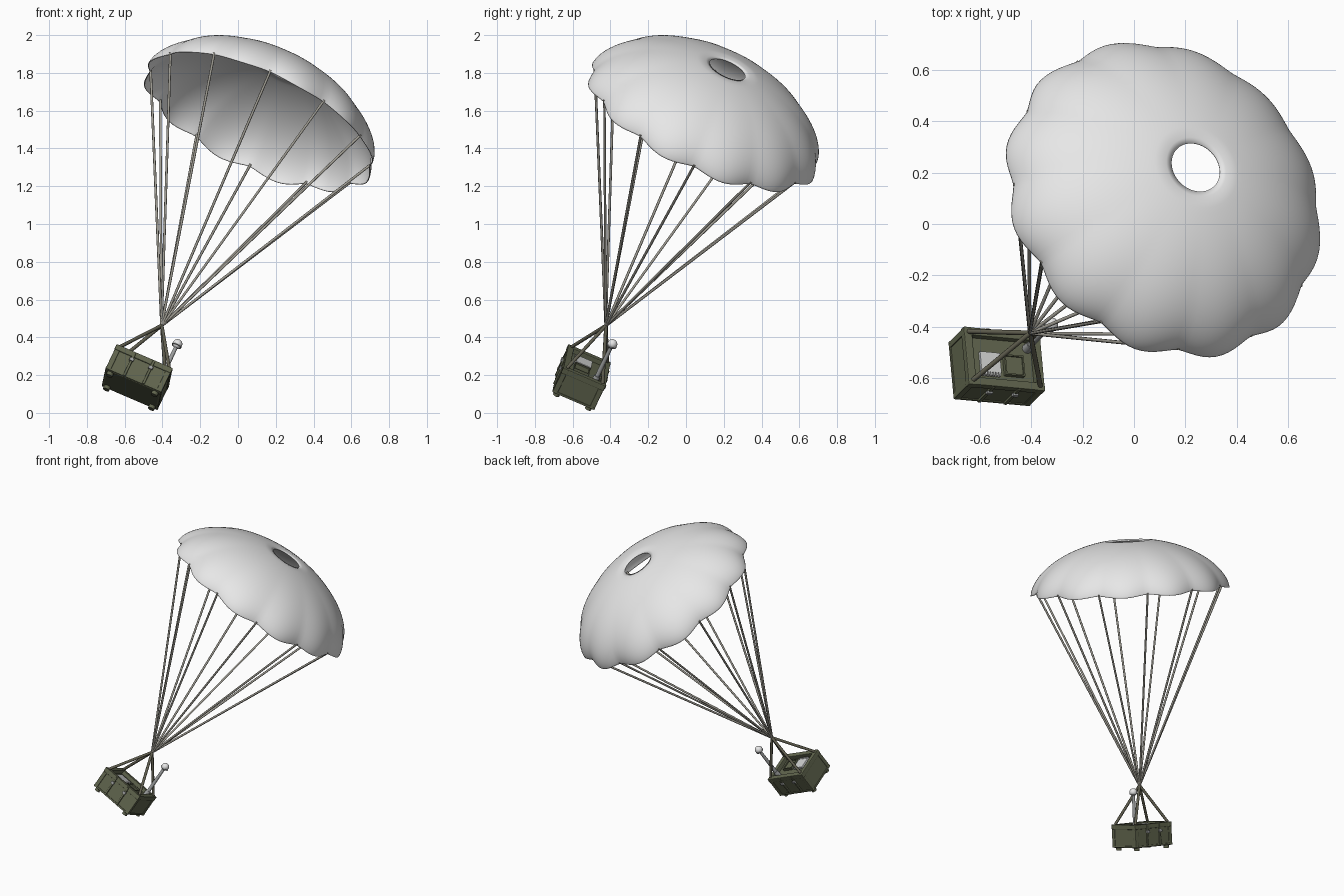
import bpy, bmesh, math
from mathutils import Vector, Matrix

if "Cube" in bpy.data.objects:
    bpy.data.objects.remove(bpy.data.objects["Cube"])

# Everything is built upright around the cord knot, then tilted as one
UP = Vector((0.394, 0.394, 0.830)).normalized()
TILT = (Matrix.Translation((-0.405, -0.425, 0.460))
        @ Vector((0, 0, 1)).rotation_difference(UP).to_matrix().to_4x4())


def material(name, rgb):
    m = bpy.data.materials.new(name)
    m.diffuse_color = (*rgb, 1)
    m.use_nodes = True
    m.node_tree.nodes["Principled BSDF"].inputs["Base Color"].default_value = m.diffuse_color
    return m


WHITE = material("canopy white", (0.82, 0.82, 0.82))
CORD = material("cord grey", (0.36, 0.345, 0.30))
OLIVE = material("olive green", (0.118, 0.130, 0.075))
STRAP = material("olive webbing", (0.12, 0.115, 0.08))
STEEL = material("light steel", (0.62, 0.63, 0.62))
GREY = material("mid steel", (0.33, 0.34, 0.34))


def finish(name, bm, mat, smooth=None):
    bmesh.ops.recalc_face_normals(bm, faces=bm.faces)
    me = bpy.data.meshes.new(name)
    bm.to_mesh(me)
    bm.free()
    me.materials.append(mat)
    ob = bpy.data.objects.new(name, me)
    bpy.context.collection.objects.link(ob)
    ob.matrix_world = TILT
    if smooth:
        bpy.ops.object.select_all(action='DESELECT')
        ob.select_set(True)
        bpy.context.view_layer.objects.active = ob
        bpy.ops.object.shade_smooth_by_angle(angle=math.radians(smooth))
    return ob


def add_box(bm, c, s):
    bmesh.ops.create_cube(bm, size=1, matrix=Matrix.Translation(c) @ Matrix.Diagonal((*s, 1)))


def add_rod(bm, a, b, r1, r2=None, n=8):
    a, b = Vector(a), Vector(b)
    d = b - a
    m = Matrix.Translation((a + b) / 2) @ d.to_track_quat('Z', 'Y').to_matrix().to_4x4()
    bmesh.ops.create_cone(bm, cap_ends=True, segments=n, radius1=r1,
                          radius2=r1 if r2 is None else r2, depth=d.length, matrix=m)


def boxes(name, items, mat, bevel=0):
    bm = bmesh.new()
    for c, s in items:
        add_box(bm, c, s)
    ob = finish(name, bm, mat)
    if bevel:
        b = ob.modifiers.new("bevel", 'BEVEL')
        b.width, b.segments = bevel, 2
    return ob


# Canopy: dome of 12 softly bulging gores with a dimpled vent
GORES, RIM_Z, R, H, SEG, VENT = 12, 1.310, 0.652, 0.346, 144, 0.102


def canopy_point(s, a):
    bulge = abs(math.sin(GORES / 2 * a)) ** 1.4 - 0.5     # notches at the cords
    r = VENT + (R - VENT) * math.sin(s * math.pi / 2)
    k = r / R
    z = RIM_Z + H * max(0, 1 - k * k) ** 0.58
    z -= 0.014 * math.exp(-((r - VENT) / 0.03) ** 2)      # vent dimple
    z -= 0.018 * bulge * k ** 8
    r *= 1 + 0.044 * bulge * k ** 3
    return r * math.cos(a), r * math.sin(a), z


bm = bmesh.new()
rings = [[bm.verts.new(canopy_point(i / 36, 2 * math.pi * j / SEG)) for j in range(SEG)]
         for i in range(37)]
for p, q in zip(rings, rings[1:]):
    for j in range(SEG):
        k = (j + 1) % SEG
        bm.faces.new((p[j], q[j], q[k], p[k]))
canopy = finish("canopy", bm, WHITE, 50)
sol = canopy.modifiers.new("cloth", 'SOLIDIFY')
sol.thickness, sol.offset = 0.005, -1

# Suspension cords to each notch
bm = bmesh.new()
for i in range(GORES):
    a = 2 * math.pi * i / GORES
    add_rod(bm, (0, 0, 0), (0.636 * math.cos(a), 0.636 * math.sin(a), RIM_Z + 0.02), 0.007)
finish("suspension_cords", bm, CORD, 60)

# Sling straps to the crate corners, and the knot
A, B, TOP, BOT = 0.157, 0.117, -0.25, -0.405
SIGNS = [(x, y) for x in (-1, 1) for y in (-1, 1)]
bm = bmesh.new()
for x, y in SIGNS:
    add_rod(bm, (0, 0, 0.004), (x * 0.143, y * 0.103, TOP), 0.0095, n=8)
bmesh.ops.create_icosphere(bm, subdivisions=2, radius=0.011)
finish("sling_straps", bm, STRAP, 50)

# Crate body and raised open rim
boxes("crate_body", [((0, 0, (BOT - 0.275) / 2), (2 * A, 2 * B, -0.275 - BOT))], OLIVE, 0.006)
rim = []
for s in (-1, 1):
    rim.append(((0, s * (B - 0.012), -0.265), (2 * A + 0.012, 0.034, 0.032)))
    rim.append(((s * (A - 0.012), 0, -0.265), (0.034, 2 * B + 0.012, 0.032)))
boxes("crate_rim", rim, OLIVE, 0.004)

# Corner posts, lower skirting and binding bands
boxes("corner_posts", [((x * (A - 0.01), y * (B - 0.01), -0.34), (0.028, 0.028, 0.124))
                       for x, y in SIGNS], OLIVE, 0.004)
boxes("skirting", [((0, 0, -0.397), (2 * A + 0.010, 2 * B + 0.010, 0.012))], OLIVE, 0.003)
boxes("binding_bands", [((x, y * (B + 0.004), -0.328), (0.014, 0.012, 0.145))
                        for x in (-0.055, 0.055) for y in (-1, 1)], OLIVE, 0.003)

# Clasps
boxes("clasps", [((x, y * (B + 0.011), -0.30), (0.024, 0.012, 0.018))
                 for x in (-0.055, 0.055) for y in (-1, 1)], GREY, 0.002)

# Feet
bm = bmesh.new()
for x, y in SIGNS:
    add_rod(bm, (x * 0.13, y * 0.092, BOT + 0.002), (x * 0.13, y * 0.092, -0.424), 0.018, n=12)
finish("feet", bm, OLIVE, 40)

# Instruments inside the rim: light panel with grille, framed hatch
boxes("instrument_panel", [((-0.055, -0.015, -0.267), (0.085, 0.085, 0.016))], STEEL, 0.002)
boxes("panel_grille", [((-0.090 + i * 0.0115, -0.064, -0.266), (0.007, 0.014, 0.016))
                       for i in range(7)], STEEL)
hatch = [((0.045, -0.02 + s * 0.04, -0.266), (0.082, 0.006, 0.02)) for s in (-1, 1)]
hatch += [((0.045 + s * 0.038, -0.02, -0.266), (0.006, 0.08, 0.02)) for s in (-1, 1)]
boxes("hatch_frame", hatch, OLIVE)
boxes("hatch_plate", [((0.045, -0.02, -0.27), (0.07, 0.074, 0.014))], OLIVE)

# Beacon mast with ball head
MX, MY = 0.112, 0.063
bm = bmesh.new()
add_rod(bm, (MX, MY, -0.28), (MX, MY, -0.05), 0.013, 0.010, 12)
add_rod(bm, (MX, MY, -0.275), (MX, MY, -0.235), 0.02, 0.016, 12)
add_rod(bm, (MX, MY, -0.046), (MX, MY, -0.040), 0.027, n=20)
finish("beacon_mast", bm, GREY, 40)
bm = bmesh.new()
bmesh.ops.create_uvsphere(bm, u_segments=20, v_segments=12, radius=0.026,
                          matrix=Matrix.Translation((MX, MY, -0.032)))
finish("beacon_ball", bm, WHITE, 40)
